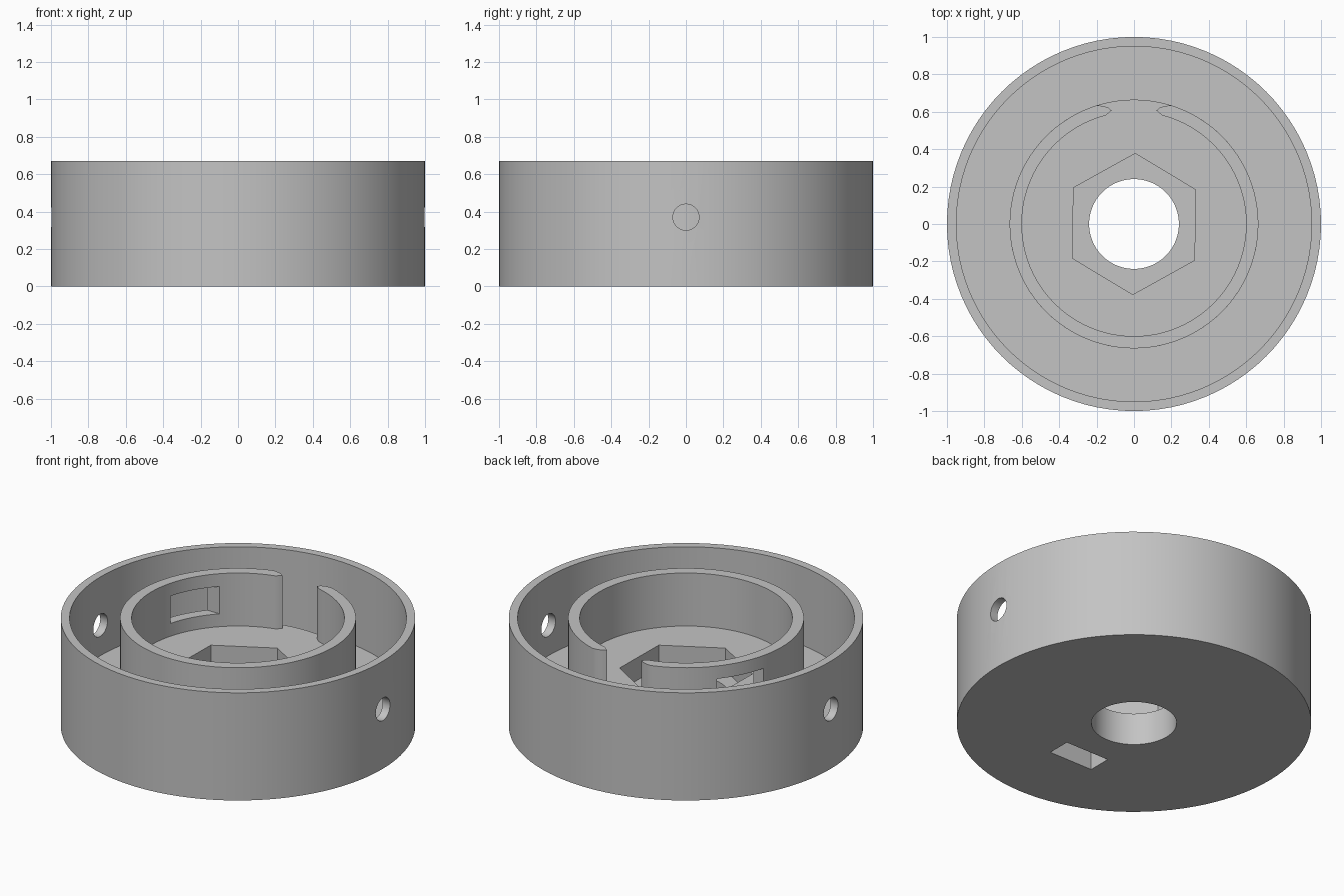
import bpy, bmesh, math
from mathutils import Matrix

cube = bpy.data.objects.get("Cube")
if cube:
    bpy.data.objects.remove(cube, do_unlink=True)

SEG = 96
HEIGHT, HUB_TOP, TRAY_FLOOR = 0.67, 0.34, 0.18
RING_IN, RING_OUT = 0.60, 0.665

grey = bpy.data.materials.new("plain_grey")
grey.use_nodes = True
grey.diffuse_color = (0.55, 0.55, 0.55, 1)
bsdf = next(n for n in grey.node_tree.nodes if n.type == 'BSDF_PRINCIPLED')
bsdf.inputs["Base Color"].default_value = grey.diffuse_color


def make_object(name, bm):
    bmesh.ops.recalc_face_normals(bm, faces=bm.faces)
    mesh = bpy.data.meshes.new(name)
    bm.to_mesh(mesh)
    bm.free()
    mesh.materials.append(grey)
    obj = bpy.data.objects.new(name, mesh)
    bpy.context.collection.objects.link(obj)
    return obj


def lathe(name, profile):
    """Closed (radius, z) profile turned round the z axis."""
    bm = bmesh.new()
    loops = []
    for i in range(SEG):
        a = math.tau * i / SEG
        loops.append([bm.verts.new((r * math.cos(a), r * math.sin(a), z)) for r, z in profile])
    n = len(profile)
    for i in range(SEG):
        p, q = loops[i], loops[(i + 1) % SEG]
        for j in range(n):
            k = (j + 1) % n
            bm.faces.new((p[j], q[j], q[k], p[k]))
    return make_object(name, bm)


def prism(name, outline, z0, z1):
    bm = bmesh.new()
    face = bm.faces.new([bm.verts.new((x, y, z0)) for x, y in outline])
    grown = bmesh.ops.extrude_face_region(bm, geom=[face], use_keep_orig=True)
    top = [v for v in grown["geom"] if isinstance(v, bmesh.types.BMVert)]
    bmesh.ops.translate(bm, verts=top, vec=(0, 0, z1 - z0))
    return make_object(name, bm)


def polygon(radius, sides, turn=0.0):
    return [(radius * math.cos(turn + math.tau * i / sides),
             radius * math.sin(turn + math.tau * i / sides)) for i in range(sides)]


def box(name, x0, x1, y0, y1, z0, z1):
    return prism(name, [(x0, y0), (x1, y0), (x1, y1), (x0, y1)], z0, z1)


def cut(target, cutter):
    mod = target.modifiers.new("cut", 'BOOLEAN')
    mod.operation, mod.solver, mod.object = 'DIFFERENCE', 'EXACT', cutter
    bpy.context.view_layer.objects.active = target
    bpy.ops.object.modifier_apply(modifier=mod.name)
    bpy.data.objects.remove(cutter, do_unlink=True)


def smooth(obj):
    bpy.ops.object.select_all(action='DESELECT')
    obj.select_set(True)
    bpy.context.view_layer.objects.active = obj
    bpy.ops.object.shade_smooth_by_angle(angle=math.radians(30))


# Round tray with a raised central hub and a bore
body = lathe("round_housing", [
    (0.24, 0), (1, 0), (1, HEIGHT), (0.95, HEIGHT), (0.95, TRAY_FLOOR),
    (RING_OUT, TRAY_FLOOR), (RING_OUT, HUB_TOP), (0.24, HUB_TOP)])

# Hexagonal recess in the hub
cut(body, prism("hex_cutter", polygon(0.377, 6, math.radians(89)), 0.2, 0.5))

# Rectangular pocket in the underside
cut(body, box("pocket_cutter", -0.15, 0.15, -0.555, -0.41, -0.1, 0.2))

# Round hole through each side wall
for side in (-1, 1):
    hole = prism("hole_cutter", polygon(0.07, 32), -0.15, 0.15)
    hole.data.transform(Matrix.Translation((side * 0.97, 0, 0.37))
                        @ Matrix.Rotation(math.pi / 2, 4, 'Y'))
    cut(body, hole)
smooth(body)

# Split inner ring with rounded tips at the rear gap
tip = [(-0.2, 0.634), (-0.165, 0.631), (-0.138, 0.622), (-0.12, 0.607), (-0.133, 0.595)]


def arc(radius, start, end, steps=88):
    angles = [math.radians(start + (end - start) * i / steps) for i in range(steps + 1)]
    return [(radius * math.cos(a), radius * math.sin(a)) for a in angles]


outline = (arc(RING_OUT, 111, 429) + [(-x, y) for x, y in tip]
           + arc(RING_IN, 435.5, 104.5) + tip[::-1])
ring = prism("split_ring", outline, HUB_TOP, HEIGHT)

# Window through the ring wall
cut(ring, box("window_cutter", -0.8, -0.3, 0.16, 0.425, 0.42, 0.59))
smooth(ring)
